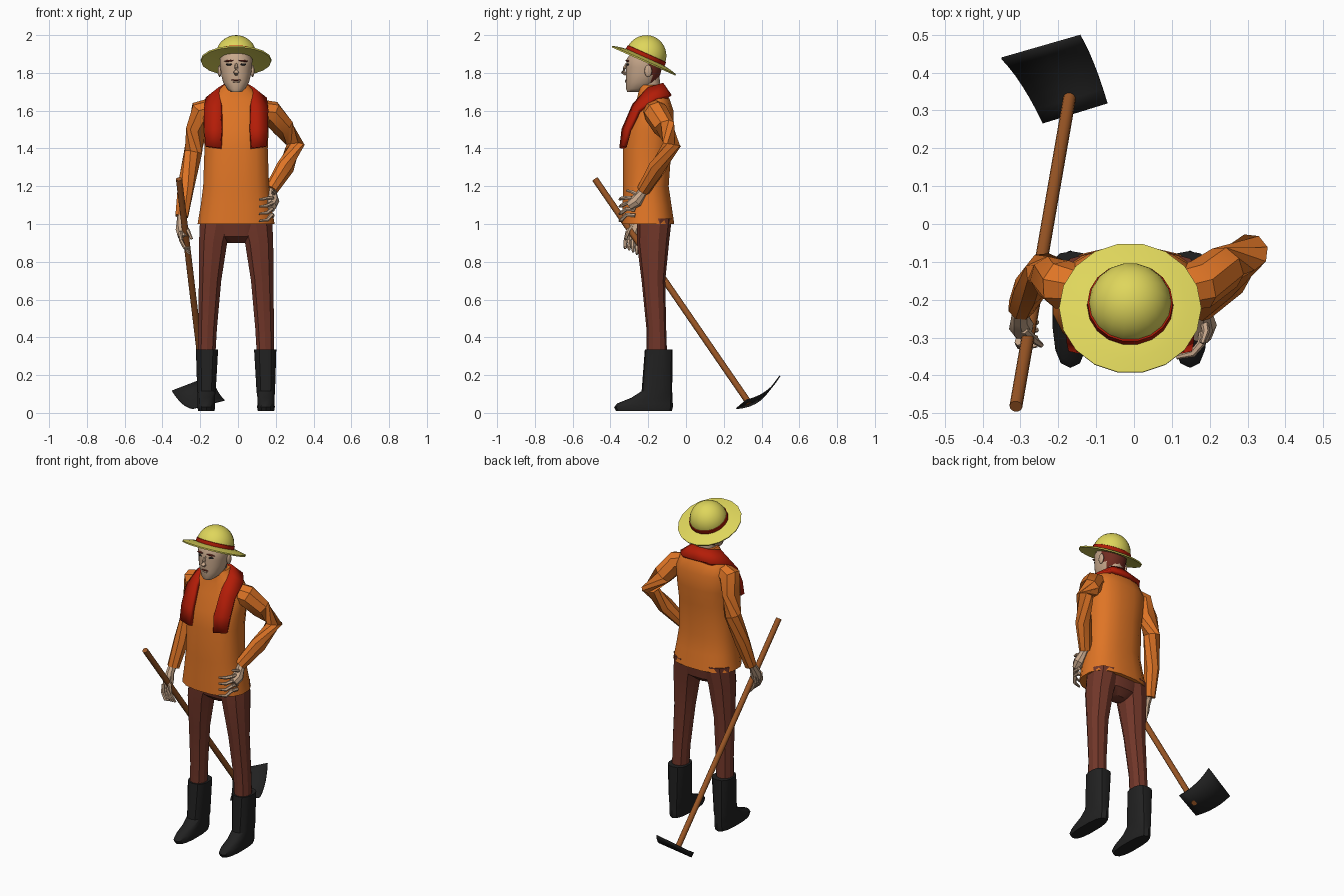
import bpy, bmesh, math
from mathutils import Vector, Matrix

cube = bpy.data.objects.get("Cube")
if cube:
    bpy.data.objects.remove(cube, do_unlink=True)


def material(name, r, g, b):
    m = bpy.data.materials.new(name)
    m.use_nodes = True
    col = [(c / 255) ** 2.2 for c in (r, g, b)] + [1]
    m.diffuse_color = col
    bsdf = m.node_tree.nodes["Principled BSDF"]
    bsdf.inputs["Base Color"].default_value = col
    bsdf.inputs["Roughness"].default_value = 0.8
    return m


SKIN = material("skin", 198, 166, 138)
HAIR = material("hair brown", 112, 48, 38)
STRAW = material("straw yellow", 222, 213, 92)
RED = material("scarf red", 178, 34, 16)
ORANGE = material("shirt orange", 222, 116, 42)
BROWN = material("trouser brown", 112, 57, 45)
BLACK = material("boot black", 38, 38, 38)
WOOD = material("handle wood", 155, 88, 42)
MID = -0.01  # body centre line


def finish(name, bm, mat, angle=35):
    bmesh.ops.recalc_face_normals(bm, faces=bm.faces)
    me = bpy.data.meshes.new(name)
    bm.to_mesh(me)
    bm.free()
    me.materials.append(mat)
    me.shade_smooth()
    me.set_sharp_from_angle(angle=math.radians(angle))
    ob = bpy.data.objects.new(name, me)
    bpy.context.collection.objects.link(ob)
    return ob


def skin_rings(name, rings, mat, angle=35):
    bm = bmesh.new()
    rows = [[bm.verts.new(p) for p in r] for r in rings]
    n = len(rows[0])
    for a, b in zip(rows, rows[1:]):
        for i in range(n):
            j = (i + 1) % n
            bm.faces.new((a[i], a[j], b[j], b[i]))
    bm.faces.new(rows[0])
    bm.faces.new(rows[-1])
    return finish(name, bm, mat, angle)


def loft(name, sections, mat, n=16, power=2.5, angle=35):
    """Stack of level rings: (z, centre x, half width, front y, back y)."""
    rings = []
    for z, cx, rx, y0, y1 in sections:
        ring = []
        for i in range(n):
            t = 2 * math.pi * (i + 0.5) / n
            c, s = math.cos(t), math.sin(t)
            x = math.copysign(abs(c) ** (2 / power), c)
            y = math.copysign(abs(s) ** (2 / power), s)
            ring.append((cx + rx * x, (y0 + y1) / 2 + (y1 - y0) / 2 * y, z))
        rings.append(ring)
    return skin_rings(name, rings, mat, angle)


def tube(name, pts, radii, mat, n=8, angle=35):
    pts = [Vector(p) for p in pts]
    rings = []
    for i, p in enumerate(pts):
        d = pts[min(i + 1, len(pts) - 1)] - pts[max(i - 1, 0)]
        rot = d.to_track_quat("Z", "Y")
        rings.append([p + rot @ Vector((math.cos(a), math.sin(a), 0)) * radii[i]
                      for a in (2 * math.pi * k / n for k in range(n))])
    return skin_rings(name, rings, mat, angle)


def blob(name, loc, scale, mat, rot=(0, 0, 0), seg=12):
    bm = bmesh.new()
    bmesh.ops.create_uvsphere(bm, u_segments=seg, v_segments=8, radius=1)
    ob = finish(name, bm, mat, 60)
    ob.location, ob.scale, ob.rotation_euler = loc, scale, rot
    return ob


# Shirt
loft("shirt", [
    (1.0, MID, .207, -.34, -.06), (1.1, MID, .19, -.338, -.075),
    (1.2, MID, .177, -.335, -.09), (1.4, MID, .17, -.335, -.075),
    (1.5, MID, .175, -.318, -.065), (1.6, MID, .178, -.28, -.065),
    (1.66, MID, .155, -.262, -.085), (1.70, MID, .1, -.252, -.11),
    (1.735, MID, .068, -.25, -.125)], ORANGE)

# Sleeves
tube("left_sleeve", [(.11, -.17, 1.6), (.175, -.16, 1.59), (.24, -.115, 1.51),
                     (.305, -.075, 1.42), (.25, -.15, 1.3), (.175, -.225, 1.18)],
     (.06, .066, .06, .05, .048, .036), ORANGE)
tube("right_sleeve", [(-.13, -.165, 1.62), (-.19, -.16, 1.6), (-.22, -.14, 1.5),
                      (-.238, -.125, 1.38), (-.275, -.17, 1.2), (-.298, -.22, 1.04)],
     (.05, .066, .056, .05, .045, .036), ORANGE)

# Trousers and boots, one leg per side
loft("trouser_seat", [(.9, MID, .05, -.21, -.13), (.935, MID, .13, -.25, -.09),
                      (1.03, MID, .185, -.265, -.08)], BROWN, 12)
for side, word in ((1, "left"), (-1, "right")):
    def leg(rows):
        return [(z, MID + side * cx, rx, a, b) for z, cx, rx, a, b in rows]
    loft(word + "_trouser_leg", leg([
        (.3, .156, .048, -.21, -.1), (.45, .151, .052, -.21, -.105),
        (.7, .138, .062, -.235, -.11), (.9, .122, .078, -.26, -.09),
        (1.03, .1, .095, -.26, -.075)]), BROWN, 10, 2.2, 25)
    loft(word + "_boot", leg([
        (.01, .158, .044, -.37, -.075), (.03, .158, .048, -.38, -.07),
        (.05, .158, .046, -.365, -.07), (.08, .158, .046, -.29, -.072),
        (.115, .157, .05, -.235, -.073), (.335, .154, .06, -.218, -.072)]),
        BLACK, 14, 2.6)

# Scarf: a strip from the nape over each shoulder, mirrored
inner = [(0, -.13, 1.74), (.055, -.14, 1.735), (.085, -.2, 1.715),
         (.08, -.275, 1.63), (.075, -.33, 1.5), (.08, -.342, 1.4)]
outer = [(0, -.085, 1.675), (.1, -.09, 1.675), (.155, -.16, 1.66),
         (.165, -.25, 1.6), (.165, -.3, 1.5), (.16, -.325, 1.41)]
bm = bmesh.new()
a = [bm.verts.new(p) for p in inner]
b = [bm.verts.new(p) for p in outer]
for i in range(len(a) - 1):
    bm.faces.new((a[i], b[i], b[i + 1], a[i + 1]))
scarf = finish("scarf", bm, RED)
scarf.location.x = MID
mirror = scarf.modifiers.new("mirror", "MIRROR")
mirror.use_clip = True
thick = scarf.modifiers.new("thickness", "SOLIDIFY")
thick.thickness, thick.offset = .024, 0

# Neck and head, with hair on the back faces
tube("neck", [(MID, -.19, 1.66), (MID, -.195, 1.78)], (.058, .055), SKIN, 12)
head = loft("head", [
    (1.70, MID, .03, -.312, -.235), (1.715, MID, .048, -.318, -.2),
    (1.75, MID, .07, -.318, -.155), (1.79, MID, .08, -.32, -.135),
    (1.83, MID, .085, -.318, -.125), (1.87, MID, .088, -.318, -.125),
    (1.91, MID, .075, -.29, -.14)], SKIN, 16, 2.2, 50)
head.data.materials.append(HAIR)
for f in head.data.polygons:
    f.material_index = int(f.center.y > -.19 and f.center.z > 1.74)
tube("nose", [(MID, -.315, 1.85), (MID, -.326, 1.825), (MID, -.332, 1.803),
              (MID, -.318, 1.79)], (.006, .01, .015, .008), SKIN, 6)
blob("mouth", (MID, -.317, 1.762), (.026, .005, .004), HAIR)
blob("lower_lip", (MID, -.317, 1.753), (.02, .006, .005), SKIN)
for s in (1, -1):
    blob("eye", (MID + s * .037, -.309, 1.845), (.017, .006, .006), BLACK, (0, 0, s * .25))
    blob("eyebrow", (MID + s * .038, -.311, 1.864), (.026, .007, .005), HAIR, (0, s * .1, s * .25))
    blob("ear", (MID + s * .087, -.2, 1.81), (.01, .02, .032), SKIN)

# Straw hat, tilted back: brim, band and dome spun from one profile
tilt = Matrix.Translation((MID, -.222, 1.868)) @ Matrix.Rotation(math.radians(-24), 4, "X")


def spin(name, profile, mat, n=18):
    rings = [[tilt @ Vector((r * math.cos(t), r * math.sin(t), z))
              for t in (2 * math.pi * k / n for k in range(n))] for r, z in profile]
    return skin_rings(name, rings, mat, 40)


spin("hat_brim", [(.1, .003), (.15, -.004), (.186, -.008), (.188, 0),
                  (.15, .01), (.1, .018)], STRAW)
spin("hat_band", [(.112, .012), (.114, .016), (.113, .036), (.108, .038)], RED)
dome = [(.11 * math.cos(t), .022 + .112 * math.sin(t))
        for t in (math.radians(k * 10) for k in range(9))]
spin("hat_dome", dome + [(.004, .134)], STRAW)

# Left hand resting on the hip
tube("left_palm", [(.18, -.215, 1.19), (.182, -.24, 1.155), (.185, -.265, 1.12),
                   (.178, -.3, 1.095)], (.022, .026, .034, .026), SKIN)
for k in range(4):
    z = 1.145 - .03 * k
    tip = z - .01 - .008 * k
    tube("left_finger", [(.184, -.27, z - .01), (.178, -.315, z - .005),
                         (.155, -.342, tip), (.112, -.352, tip - .005)],
         (.011, .011, .01, .006), SKIN, 6)
tube("left_thumb", [(.185, -.25, 1.15), (.19, -.285, 1.17), (.18, -.315, 1.178)],
     (.012, .01, .006), SKIN, 6)

# Right hand hanging round the handle
tube("right_palm", [(-.298, -.225, 1.05), (-.3, -.25, 1.01), (-.298, -.27, .97),
                    (-.292, -.285, .93)], (.023, .025, .033, .026), SKIN)
for k in range(4):
    y = -.25 - .02 * k
    tube("right_finger", [(-.305, y, .96), (-.302, y - .01, .915),
                          (-.283, y - .012, .875), (-.255, y - .01, .84 + .012 * k)],
         (.011, .011, .01, .006), SKIN, 6)
tube("right_thumb", [(-.29, -.28, 1.0), (-.265, -.305, .965), (-.245, -.32, .92)],
     (.012, .011, .007), SKIN, 6)

# Hoe: straight handle and a thin dished blade
tube("hoe_handle", [(-.312, -.482, 1.238), (-.17, .335, .05)], (.017, .017), WOOD, 12)
near_r, near_l = Vector((-.24, .267, .02)), Vector((-.07, .32, .065))
far_r, far_l = Vector((-.35, .44, .115)), Vector((-.142, .5, .195))
bm = bmesh.new()
STEPS = 6
rows = []
for i in range(STEPS + 1):
    v = i / STEPS
    sag = Vector((0, .015, -.02)) * 4 * v * (1 - v)
    rows.append([bm.verts.new(near_r.lerp(far_r, v).lerp(near_l.lerp(far_l, v), u / 2) + sag)
                 for u in range(3)])
for p, q in zip(rows, rows[1:]):
    for u in range(2):
        bm.faces.new((p[u], p[u + 1], q[u + 1], q[u]))
blade = finish("hoe_blade", bm, BLACK)
blade.modifiers.new("thickness", "SOLIDIFY").thickness = .006
